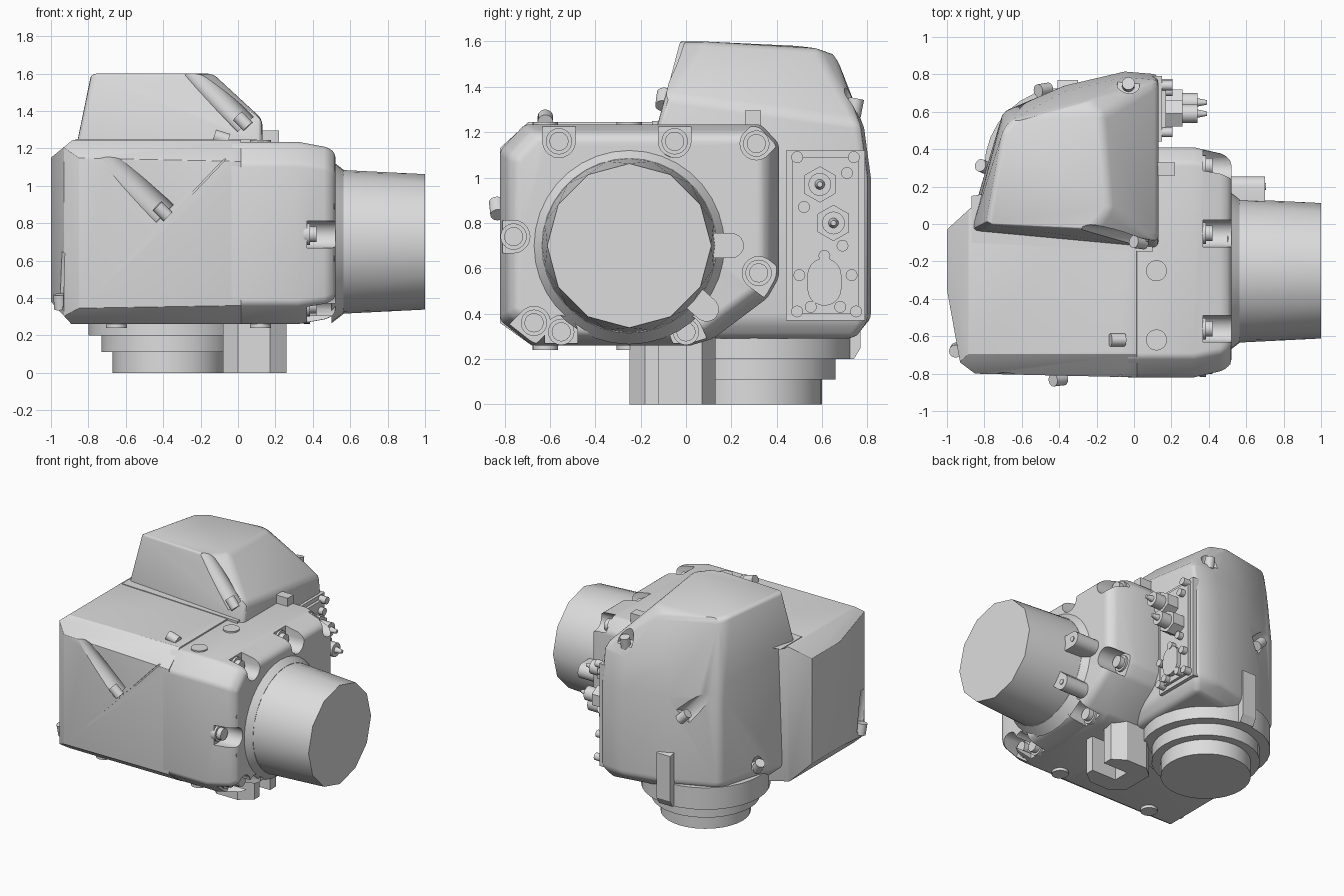
import bpy, bmesh, math
from mathutils import Vector

if "Cube" in bpy.data.objects:
    bpy.data.objects.remove(bpy.data.objects["Cube"], do_unlink=True)

grey = bpy.data.materials.new("cast_grey")
grey.use_nodes = True
grey.diffuse_color = (0.72, 0.72, 0.72, 1)
grey.node_tree.nodes["Principled BSDF"].inputs["Base Color"].default_value = grey.diffuse_color


def to_object(name, bm):
    bmesh.ops.recalc_face_normals(bm, faces=bm.faces)
    mesh = bpy.data.meshes.new(name)
    bm.to_mesh(mesh)
    bm.free()
    mesh.materials.append(grey)
    ob = bpy.data.objects.new(name, mesh)
    bpy.context.collection.objects.link(ob)
    return ob


def smooth(ob, degrees=28):
    for p in ob.data.polygons:
        p.use_smooth = True
    ob.data.set_sharp_from_angle(angle=math.radians(degrees))
    return ob


def hull(name, points, cuts=()):
    """Convex solid around the points, trimmed by (point, outward normal) planes."""
    bm = bmesh.new()
    for p in points:
        bm.verts.new(p)
    res = bmesh.ops.convex_hull(bm, input=bm.verts)
    loose = {v for v in res["geom_interior"] + res["geom_unused"] if isinstance(v, bmesh.types.BMVert)}
    bmesh.ops.delete(bm, geom=list(loose), context='VERTS')
    for co, no in cuts:
        geom = bm.verts[:] + bm.edges[:] + bm.faces[:]
        bmesh.ops.bisect_plane(bm, geom=geom, plane_co=co, plane_no=Vector(no).normalized(), clear_outer=True)
        bmesh.ops.holes_fill(bm, edges=[e for e in bm.edges if e.is_boundary])
    bmesh.ops.dissolve_limit(bm, angle_limit=math.radians(1), verts=bm.verts, edges=bm.edges)
    return to_object(name, bm)


def box(name, x, y, z):
    return hull(name, [(a, b, c) for a in x for b in y for c in z])


def ring(x, y, z, r, n):
    """Circle facing +x with a corner at the top."""
    return [(x, y + r * math.sin(i * math.tau / n), z + r * math.cos(i * math.tau / n)) for i in range(n)]


def slot(name, x0, x1, a, b, r):
    """Rounded slab along x between two (y, z) centres."""
    return hull(name, [p for x in (x0, x1) for c in (a, b) for p in ring(x, *c, r, 20)])


def rod(name, p, q, r, r2=None, n=24):
    p, q = Vector(p), Vector(q)
    bm = bmesh.new()
    bmesh.ops.create_cone(bm, cap_ends=True, segments=n, radius1=r, radius2=r if r2 is None else r2,
                          depth=(q - p).length)
    turn = (q - p).to_track_quat('Z', 'Y').to_matrix().to_4x4()
    turn.translation = (p + q) / 2
    bm.transform(turn)
    return smooth(to_object(name, bm))


def finish(ob, bevel, cutters):
    """Round the edges, sink the pockets, then discard the cutters."""
    m = ob.modifiers.new("round", 'BEVEL')
    m.width, m.segments, m.angle_limit = bevel, 3, math.radians(20)
    for c in cutters:
        c.hide_render = True
        m = ob.modifiers.new("pocket", 'BOOLEAN')
        m.object, m.operation, m.solver = c, 'DIFFERENCE', 'EXACT'
    deps = bpy.context.evaluated_depsgraph_get()
    mesh = bpy.data.meshes.new_from_object(ob.evaluated_get(deps))
    ob.modifiers.clear()
    ob.data = mesh
    for c in cutters:
        bpy.data.objects.remove(c, do_unlink=True)
    smooth(ob)


def groove(p, q, r):
    """Cutter for a channel with a bolt sitting at its start."""
    p, q = Vector(p), Vector(q)
    d = (q - p).normalized()
    rod("recess_bolt", p - d * 0.02, p + d * 0.06, 0.034)
    return rod("groove_cutter", p, q, r)


# Main housing
plan = [(-1, -.03), (-1, -.35), (-.93, -.74), (-.85, -.8), (.015, -.82), (.015, .4), (-.6, .25), (-.88, .08)]
housing = hull("main_housing", [(x, y, z) for x, y in plan for z in (.26, 1.245)], [
    ((0, -.82, 1.13), (0, -.11, .12)), ((0, -.82, .36), (0, -.1, -.14)),
    ((-1, 0, 1.15), (-.09, 0, .11)), ((-1, 0, .38), (-.12, 0, -.11))])
seam = hull("seam_cutter", [(x + s, y, z - s) for x, z in ((-.75, .43), (.1, 1.32))
                            for s in (-.003, .003) for y in (-.9, -.806)])
finish(housing, .025, [
    seam,
    groove((-.39, -.83, .85), (-.75, -.87, 1.2), .07),
    groove((-.07, -.62, 1.25), (-.2, -.62, 1.29), .06),
    groove((-.95, -.67, .36), (-.97, -.72, .64), .05)])

# Side cover, tapering toward the arm
profile = [(-.82, 1.12), (-.71, 1.235), (.33, 1.235), (.41, 1.15), (.41, .56), (.36, .47), (.12, .29),
           (.02, .26), (-.68, .26), (-.82, .37)]
cover_points = []
for x, k in ((-.05, 1), (.32, 1), (.48, .94), (.52, .88)):
    cover_points += [(x, -.2 + (y + .2) * k, .74 + (z - .74) * k) for y, z in profile]
cover = hull("side_cover", cover_points)
pockets = [(-.56, 1.16, 0, 1), (-.05, 1.16, 0, 1), (.31, 1.15, .7, .7), (-.76, .74, -1, 0),
           (.32, .58, .8, -.6), (0, .32, .4, -.9), (-.55, .32, 0, -1), (-.67, .36, -.7, -.7)]
cutters = []
for y, z, dy, dz in pockets:
    cutters.append(slot("pocket_cutter", .37, .7, (y, z), (y + dy * .2, z + dz * .2), .072))
finish(cover, .02, cutters)
for y, z, dy, dz in pockets:
    rod("cover_washer", (.35, y, z), (.385, y, z), .058)
    rod("cover_bolt", (.35, y, z), (.42, y, z), .042)
for z in (.61, .89):
    rod("small_plug", (.48, -.73, z), (.515, -.73, z), .022)

# Arm stub
rod("arm_collar", (.5, -.25, .7), (.565, -.25, .7), .435, .385, 36)
smooth(hull("arm_stub", ring(.54, -.25, .7, .385, 24) + ring(1, -.25, .7, .362, 12)))
for a, b in (((.2, .7), (.08, .7)), ((.09, .42), (0, .5))):
    smooth(slot("arm_tab", .45, .7, a, b, .055))
    rod("tab_screw", (.69, *a), (.706, *a), .018)

# Rear tower
walls = [(-.7, .6), (-.37, .74), (-.05, .815), (.13, .8)]
tower_points = [(x, y, z) for x, y in walls for z in (.37, 1.0)]
tower_points += [(x, y - .03, 1.22) for x, y in walls]
tower_points += [(-.86, .06, .37), (-.87, -.04, 1.22), (.13, -.12, .37), (.13, -.13, 1.22),
                 (.13, -.09, 1.36), (.13, .76, 1.25)]
tower_points += [(-.78, .08, .29), (-.64, .5, .29), (-.3, .68, .29), (.08, .74, .29), (.08, 0, .29)]
tower_points += [(-.13, .08, 1.6), (-.22, -.03, 1.6), (-.79, 0, 1.6), (-.7, .5, 1.58),
                 (-.66, .55, 1.57), (-.24, .66, 1.54), (-.17, .58, 1.57)]
tower = hull("rear_tower", tower_points)
finish(tower, .03, [
    groove((.04, -.1, 1.33), (-.25, -.06, 1.63), .06),
    groove((-.03, .74, 1.29), (-.03, .8, 1.6), .06),
    groove((-.47, .72, .86), (-.75, .67, 1.14), .065),
    groove((-.79, .3, .42), (-.88, .34, .56), .05)])
hull("tower_foot_flange", [(x, y, z) for x, y in ((-.87, -.1), (.1, -.15)) for z in (1.2, 1.25)]
     + [(-.87, .15, 1.25), (.1, .3, 1.25)])

# Pads above and below the housing
for x, y, z in ((.12, -.25, 1.23), (.12, -.62, 1.23), (.12, -.25, .25), (.12, -.62, .25),
                (-.65, -.62, .25), (-.65, -.25, .25)):
    rod("mount_pad", (x, y, z - .01), (x, y, z + .015), .056)

# Base flange
for r, z0, z1 in ((.3, 0, .12), (.36, .11, .24), (.43, .2, .36)):
    rod("base_ring", (-.37, .3, z0), (-.37, .3, z1), r, n=32)

# Cable bracket, open to the side
hull("bracket_back", [(x, y, z) for z in (0, .32)
                      for x, y in ((-.08, -.18), (-.08, .06), (.0, .13), (.06, .13), (.06, -.25), (.0, -.25))])
for y0, y1, y2 in ((-.25, -.18, -.12), (.13, .07, 0)):
    hull("bracket_leg", [(x, y, z) for z in (0, .32)
                         for x, y in ((.03, y0), (.17, y0), (.26, y1), (.26, y2), (.03, y2))])

# Rear bar and side lug
hull("rear_bar", [(x, y, z) for x in (-.41, -.3) for y, z in ((.6, .2), (.74, .2), (.77, .25), (.77, .58), (.6, .62))])
box("side_lug", (.1, .22), (.26, .33), (1.2, 1.295))

# Connector panel
box("connector_panel", (.1, .15), (.44, .79), (.37, 1.12))
box("connector_plate", (.14, .17), (.47, .76), (.4, 1.09))
for y, z in ((.59, .97), (.65, .8)):
    rod("connector_nut", (.15, y, z), (.26, y, z), .08, n=6)
    rod("connector_body", (.25, y, z), (.34, y, z), .05)
    rod("connector_tip", (.33, y, z), (.39, y, z), .024, .012)
smooth(slot("gasket", .15, .2, (.61, .51), (.61, .57), .075))
for y, z in ((.49, 1.09), (.74, 1.09), (.49, .41), (.75, .41), (.71, 1.02), (.52, .87), (.69, .7),
             (.61, .655), (.5, .57), (.73, .57), (.55, .43), (.68, .43)):
    rod("panel_screw", (.15, y, z), (.205, y, z), .026, n=16)
